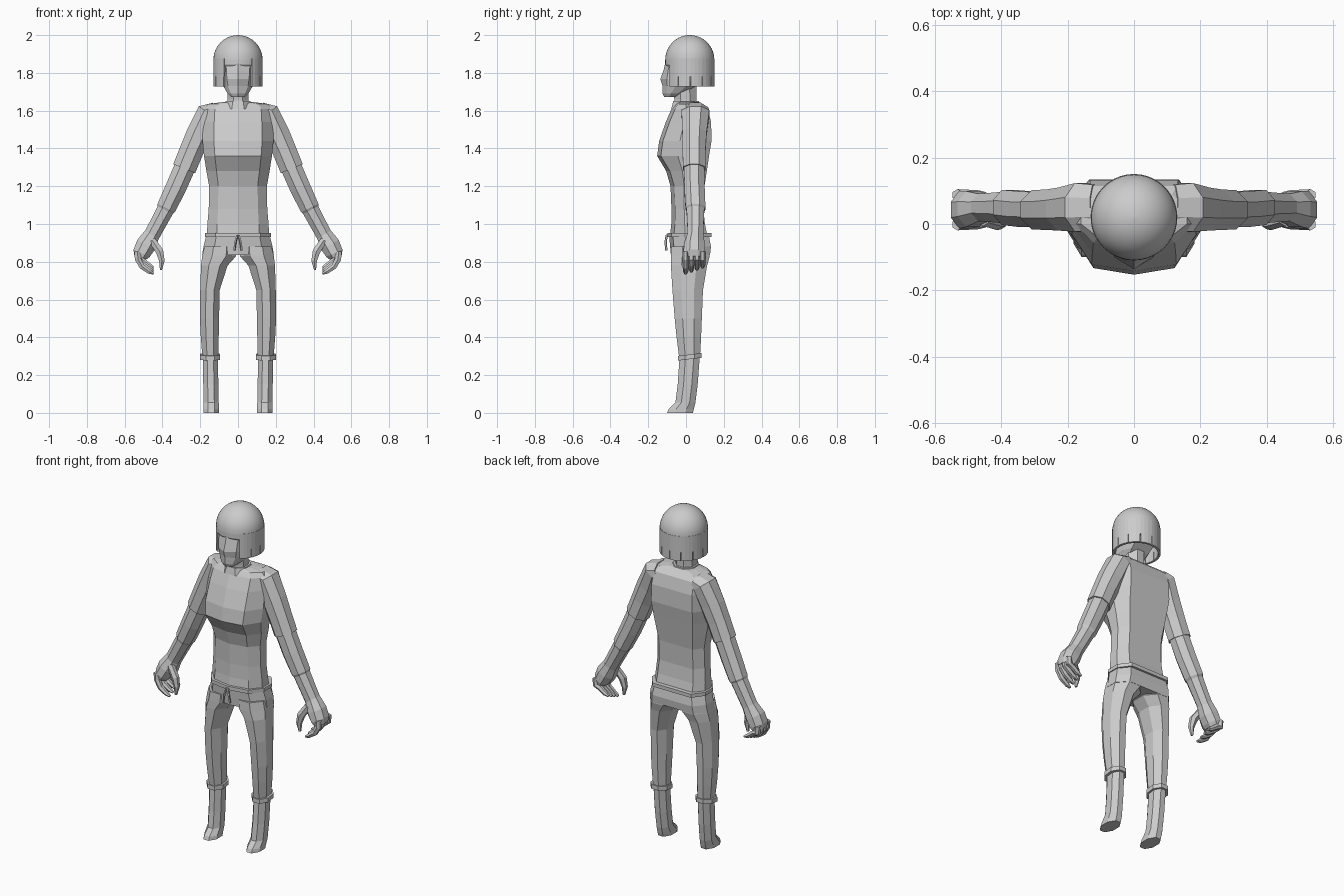
import bpy, bmesh, math
from mathutils import Vector

grey = bpy.data.materials.new("light_grey")
grey.diffuse_color = (0.6, 0.6, 0.6, 1)


def finish(name, bm, mirror=False):
    bmesh.ops.remove_doubles(bm, verts=bm.verts, dist=0.0002)
    bmesh.ops.recalc_face_normals(bm, faces=bm.faces)
    me = bpy.data.meshes.new(name)
    bm.to_mesh(me)
    bm.free()
    me.materials.append(grey)
    ob = bpy.data.objects.new(name, me)
    bpy.context.collection.objects.link(ob)
    if mirror:
        ob.modifiers.new("Mirror", 'MIRROR')
    return ob


def loft(name, rings, mirror=False):
    bm = bmesh.new()
    vr = [[bm.verts.new(p) for p in r] for r in rings]
    n = len(vr[0])
    for a, b in zip(vr, vr[1:]):
        for i in range(n):
            j = (i + 1) % n
            bm.faces.new((a[i], a[j], b[j], b[i]))
    bm.faces.new(vr[0])
    bm.faces.new(vr[-1])
    return finish(name, bm, mirror)


def body(z, w, yf, yb, d=0.02, f=0.68, b=0.72):
    """Symmetric body section: front ridge, chamfered front, flat back."""
    L = yb - yf
    half = [(f * w, yf + d), (w, yf + 0.4 * L), (w, yf + 0.72 * L), (b * w, yb)]
    pts = [(0, yf)] + half + [(0, yb)] + [(-x, y) for x, y in reversed(half)]
    return [Vector((x, y, z)) for x, y in pts]


def octo(z, x0, x1, y0, y1, tilt=0.0):
    """Eight-sided horizontal section filling a box."""
    out = []
    for i in range(8):
        a = math.radians(22.5 + 45 * i)
        c, s = math.cos(a) * 1.08, math.sin(a) * 1.08
        y = (y0 + y1) / 2 + s * (y1 - y0) / 2
        out.append(Vector(((x0 + x1) / 2 + c * (x1 - x0) / 2, y, z + tilt * y)))
    return out


def tube(name, pts, sides, mirror=True):
    """Limb along points (x, y, z, half thickness, half depth)."""
    P = [Vector(p[:3]) for p in pts]
    rings = []
    for i, p in enumerate(pts):
        t = P[min(i + 1, len(P) - 1)] - P[max(i - 1, 0)]
        u = Vector((-t.z, 0, t.x)).normalized()
        v = Vector((0, 1, 0))
        ring = []
        for k in range(sides):
            a = 2 * math.pi * (k + 0.5) / sides
            ring.append(P[i] + 1.06 * (u * p[3] * math.cos(a) + v * p[4] * math.sin(a)))
        rings.append(ring)
    return loft(name, rings, mirror)


# Shirt body
loft("shirt", [body(*r) for r in [
    (0.93, 0.165, -0.085, 0.115),
    (1.00, 0.162, -0.078, 0.100),
    (1.08, 0.155, -0.077, 0.092),
    (1.20, 0.153, -0.082, 0.098),
    (1.28, 0.167, -0.105, 0.110),
    (1.36, 0.180, -0.153, 0.122),
    (1.44, 0.188, -0.142, 0.135),
    (1.54, 0.185, -0.107, 0.133),
    (1.61, 0.180, -0.077, 0.115),
    (1.635, 0.160, -0.060, 0.090),
    (1.645, 0.085, -0.055, 0.070)]])
# Collar and neck
loft("collar", [octo(1.61, -0.08, 0.08, -0.078, 0.085),
                octo(1.65, -0.066, 0.066, -0.068, 0.068)])
loft("neck", [octo(1.60, -0.06, 0.06, -0.066, 0.058),
              octo(1.66, -0.055, 0.055, -0.062, 0.055),
              octo(1.76, -0.055, 0.055, -0.07, 0.055)])

# Head with nose ridge
loft("head", [body(*r) for r in [
    (1.672, 0.035, -0.115, -0.055, 0.012),
    (1.690, 0.055, -0.124, -0.010, 0.02),
    (1.730, 0.078, -0.124, 0.050, 0.025),
    (1.768, 0.086, -0.136, 0.100, 0.035),
    (1.810, 0.090, -0.120, 0.120, 0.025),
    (1.860, 0.095, -0.108, 0.130, 0.025),
    (1.900, 0.090, -0.085, 0.120, 0.020)]])

# Hair cap and fringe: lathed dome
R, HY, HZ, N = 0.13, 0.02, 1.87, 40
prof = [(0.112, 1.85), (0.124, 1.835), (R, 1.845), (R, HZ)]
prof += [(R * math.cos(a), HZ + R * math.sin(a))
         for a in (math.radians(9 * k) for k in range(1, 10))] + [(0.004, 2.0)]
cap = loft("hair_cap", [[Vector((r * math.sin(2 * math.pi * k / N),
                                 HY - r * math.cos(2 * math.pi * k / N), z))
                         for k in range(N)] for r, z in prof])
# Smooth only the dome
for p in cap.data.polygons:
    p.use_smooth = p.center.z > HZ and p.center.z < 1.9995

# Hair curtain: locks round the sides and back, split by narrow slots
bm = bmesh.new()


def hair_quad(a0, a1, z0, z1):
    pts = [(a0, z0), (a1, z0), (a1, z1), (a0, z1)]
    bm.faces.new([bm.verts.new((0.131 * math.sin(a), HY - 0.131 * math.cos(a), z))
                  for a, z in pts])


start, span = 34, 29.2
for i in range(10 - 1 + 1):
    if start + span * i > 324:
        break
    base = start + span * i * (292 / 292)
    steps = [base, base + 9, base + 18, base + 27.2, base + 29.2]
    if steps[-1] > 326:
        steps = [min(s, 326) for s in steps]
    for k in range(4):
        a0, a1 = math.radians(steps[k]), math.radians(steps[k + 1])
        if a1 - a0 < 0.001:
            continue
        hair_quad(a0, a1, 1.78, 1.875)
        if k < 3:
            hair_quad(a0, a1, 1.728, 1.78)
hair = finish("hair_locks", bm)
sol = hair.modifiers.new("Thickness", 'SOLIDIFY')
sol.thickness = 0.014
sol.offset = -1

# Arms: sleeve, forearm, hand
tube("sleeve", [(0.12, 0.05, 1.60, 0.045, 0.07),
                (0.158, 0.05, 1.588, 0.062, 0.075),
                (0.205, 0.045, 1.48, 0.068, 0.066),
                (0.245, 0.043, 1.39, 0.065, 0.062),
                (0.280, 0.043, 1.305, 0.064, 0.061),
                (0.285, 0.043, 1.293, 0.064, 0.061)], 8)
tube("forearm", [(0.275, 0.043, 1.315, 0.057, 0.054),
                 (0.330, 0.045, 1.19, 0.056, 0.055),
                 (0.380, 0.050, 1.085, 0.052, 0.054),
                 (0.385, 0.050, 1.074, 0.046, 0.048),
                 (0.430, 0.050, 0.99, 0.044, 0.044),
                 (0.460, 0.050, 0.935, 0.043, 0.042)], 8)
tube("palm", [(0.455, 0.050, 0.945, 0.043, 0.042),
              (0.487, 0.045, 0.89, 0.054, 0.055),
              (0.510, 0.043, 0.845, 0.048, 0.058),
              (0.517, 0.043, 0.822, 0.034, 0.052)], 8)
for i in range(4):
    y, dz = -0.002 + 0.030 * i, 0.011 * i
    tube("finger", [(0.532, y, 0.855, 0.018, 0.016),
                    (0.530, y, 0.815, 0.018, 0.016),
                    (0.508, y, 0.775 + dz, 0.016, 0.015),
                    (0.470, y, 0.748 + dz, 0.013, 0.013),
                    (0.447, y, 0.737 + dz, 0.006, 0.008)], 6)
tube("thumb", [(0.455, 0.015, 0.915, 0.020, 0.020),
               (0.415, 0.003, 0.855, 0.022, 0.020),
               (0.403, 0.000, 0.805, 0.016, 0.016),
               (0.408, 0.000, 0.757, 0.006, 0.008)], 6)

# Trousers: pelvis and legs
loft("pelvis", [body(*r) for r in [
    (0.945, 0.167, -0.090, 0.120),
    (0.88, 0.183, -0.084, 0.132),
    (0.835, 0.190, -0.080, 0.127)]])
loft("trouser_leg", [octo(*r) for r in [
    (0.88, 0.012, 0.178, -0.078, 0.125),
    (0.83, 0.010, 0.190, -0.080, 0.126),
    (0.78, 0.055, 0.196, -0.080, 0.112),
    (0.65, 0.097, 0.200, -0.072, 0.090),
    (0.50, 0.100, 0.202, -0.060, 0.084),
    (0.40, 0.102, 0.197, -0.050, 0.080),
    (0.29, 0.104, 0.188, -0.036, 0.074)]], True)
loft("trouser_cuff", [octo(z, 0.094, 0.202, -0.043, 0.083, 0.12)
                      for z in (0.282, 0.307)], True)
# Boots
loft("boot", [octo(*r) for r in [
    (0.30, 0.106, 0.186, -0.034, 0.073),
    (0.15, 0.104, 0.184, -0.044, 0.062),
    (0.055, 0.102, 0.182, -0.056, 0.050),
    (0.02, 0.100, 0.182, -0.092, 0.042),
    (0.0, 0.100, 0.182, -0.100, 0.036)]], True)

# Waistband and drawstring
loft("waistband", [body(z, 0.176, -0.098, 0.135) for z in (0.932, 0.953)])
tube("drawstring", [(0.004, -0.102, 0.942, 0.006, 0.006),
                    (0.014, -0.108, 0.905, 0.006, 0.006),
                    (0.020, -0.104, 0.860, 0.006, 0.006)], 5)
